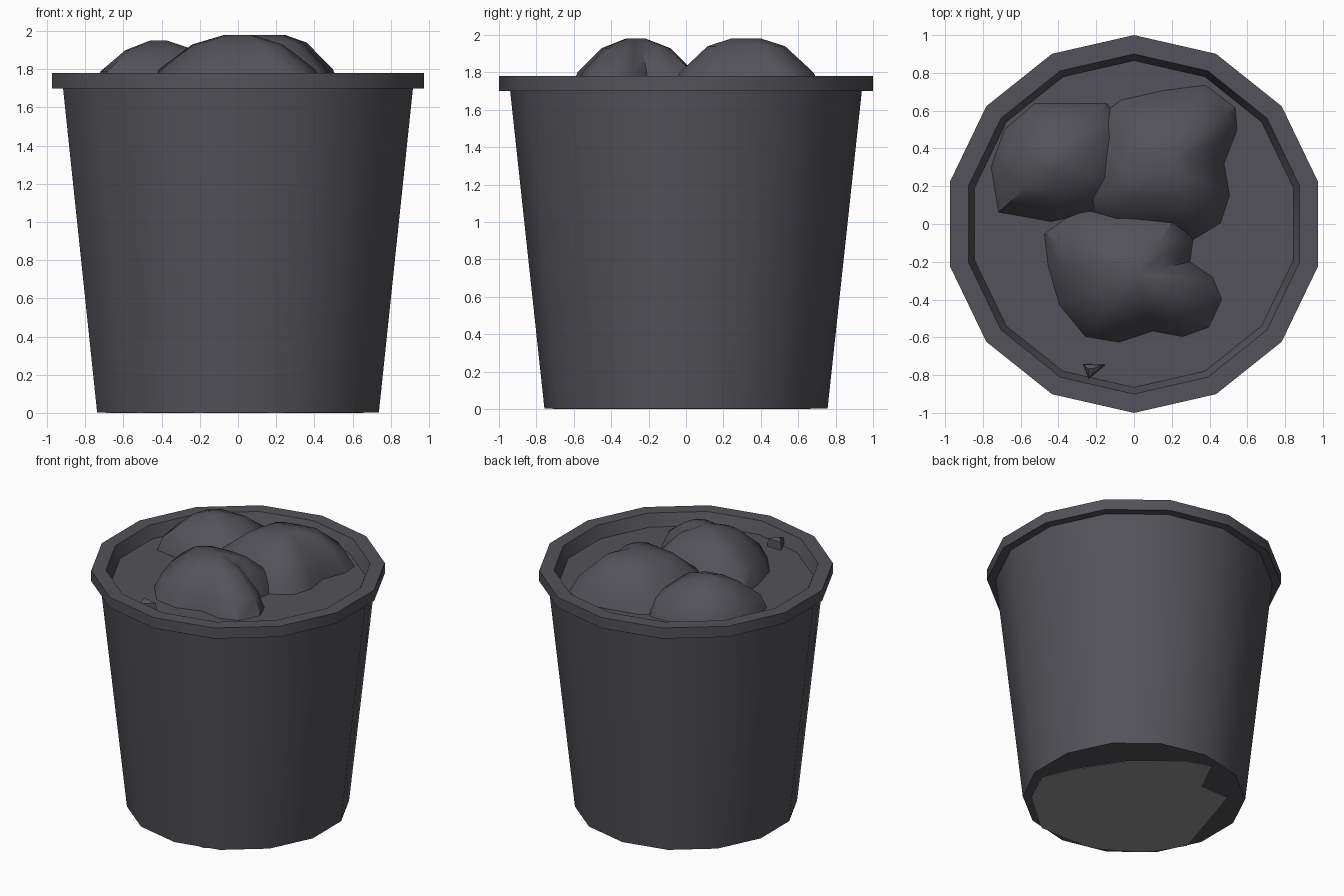
import bpy, bmesh, math

if "Cube" in bpy.data.objects:
    bpy.data.objects.remove(bpy.data.objects["Cube"])

SIDES = 14


def material(name, rgb):
    m = bpy.data.materials.new(name)
    m.diffuse_color = (*rgb, 1)
    m.use_nodes = True
    m.node_tree.nodes["Principled BSDF"].inputs["Base Color"].default_value = m.diffuse_color
    return m


DARK = material("dark charcoal", (0.085, 0.085, 0.1))
GREY = material("worn grey", (0.3, 0.3, 0.32))


def ring(r, z):
    """Regular ring with a corner pointing to +y and -y."""
    step = 2 * math.pi / SIDES
    return [(r * math.cos(math.pi / 2 + i * step),
             r * math.sin(math.pi / 2 + i * step), z) for i in range(SIDES)]


def loft(name, rings, mat, cap_start=False, cap_end=False, angle=35):
    """Join a stack of equally sized rings with quads and optional caps."""
    bm = bmesh.new()
    rows = [[bm.verts.new(p) for p in r] for r in rings]
    n = len(rows[0])
    for a, b in zip(rows, rows[1:]):
        for i in range(n):
            j = (i + 1) % n
            bm.faces.new((a[i], a[j], b[j], b[i]))
    if cap_start:
        bm.faces.new(rows[0][::-1])
    if cap_end:
        bm.faces.new(rows[-1])
    mesh = bpy.data.meshes.new(name)
    bm.to_mesh(mesh)
    bm.free()
    mesh.materials.append(mat)
    mesh.shade_smooth()
    mesh.set_sharp_from_angle(angle=math.radians(angle))
    ob = bpy.data.objects.new(name, mesh)
    bpy.context.collection.objects.link(ob)
    return ob


# Tapered bucket wall, overhanging rim, inner wall and flat fill
profile = [(0.757, 0.003), (0.94, 1.70), (1.0, 1.70), (1.0, 1.78),
           (0.90, 1.78), (0.865, 1.69)]
loft("bucket", [ring(r, z) for r, z in profile], DARK,
     cap_start=True, cap_end=True)

# Worn patch on the underside: screen-like (right, away) outline turned 45 degrees
patch = [(-.69, -.08), (-.6, -.33), (-.38, -.42), (0, -.5), (.4, -.46), (.56, -.38),
         (.47, -.12), (.63, .05), (.5, .3), (.3, .68), (0, .74),
         (-.35, .65), (-.66, .35)]
c = math.sqrt(0.5)
flat = [((-u - v) * c, (u - v) * c) for u, v in patch]
loft("underside_patch", [[(x, y, 0.0) for x, y in flat],
                         [(x, y, 0.003) for x, y in flat]][::1],
     GREY, cap_start=True)
bm = bmesh.new()
me = bpy.data.objects["underside_patch"].data
bm.from_mesh(me)
for f in bm.faces:
    if abs(f.normal.z) > 0.9 and f.normal.z > 0:
        f.normal_flip()
    elif abs(f.normal.z) < 0.1:
        o = f.calc_center_median()
        if f.normal.x * o.x + f.normal.y * o.y < 0:
            f.normal_flip()
bm.to_mesh(me)
bm.free()


# Lumps heaped on the fill
def lump(name, peak, outline, steps):
    px, py = peak
    rows = [[(px + (x - px) * s, py + (y - py) * s, z) for x, y in outline]
            for s, z in steps]
    loft(name, rows, DARK, cap_end=True, angle=40)


lump("lump_back_left", (-.42, .33),
     [(-.72, .06), (-.44, .01), (-.2, .06), (-.02, .2), (-.04, .5),
      (-.14, .64), (-.53, .64), (-.69, .5), (-.76, .3)],
     [(1, 1.68), (.88, 1.79), (.5, 1.90), (.12, 1.95)])
lump("lump_back_right", (.17, .32),
     [(-.3, .1), (-.15, -.03), (.1, -.06), (.31, -.09), (.46, .0), (.51, .15),
      (.48, .32), (.55, .5), (.54, .62), (.38, .74), (.15, .71),
      (-.07, .66), (-.18, .58), (-.25, .35)],
     [(1, 1.68), (.86, 1.80), (.5, 1.94), (.2, 1.98)])
lump("lump_front", (.0, -.27),
     [(-.48, -.05), (-.46, -.22), (-.40, -.43), (-.26, -.6), (-.08, -.63),
      (.1, -.57), (.26, -.6), (.4, -.55), (.47, -.4), (.42, -.28),
      (.30, -.2), (.32, -.05), (.26, .08), (0, .1), (-.3, .08)],
     [(1, 1.68), (.86, 1.80), (.5, 1.93), (.15, 1.98)])

# Small shard poking out near the front rim
lump("shard", (-.24, -.77), [(-.27, -.74), (-.24, -.82), (-.15, -.745)],
     [(1, 1.68), (.9, 1.75), (.2, 1.77)])
